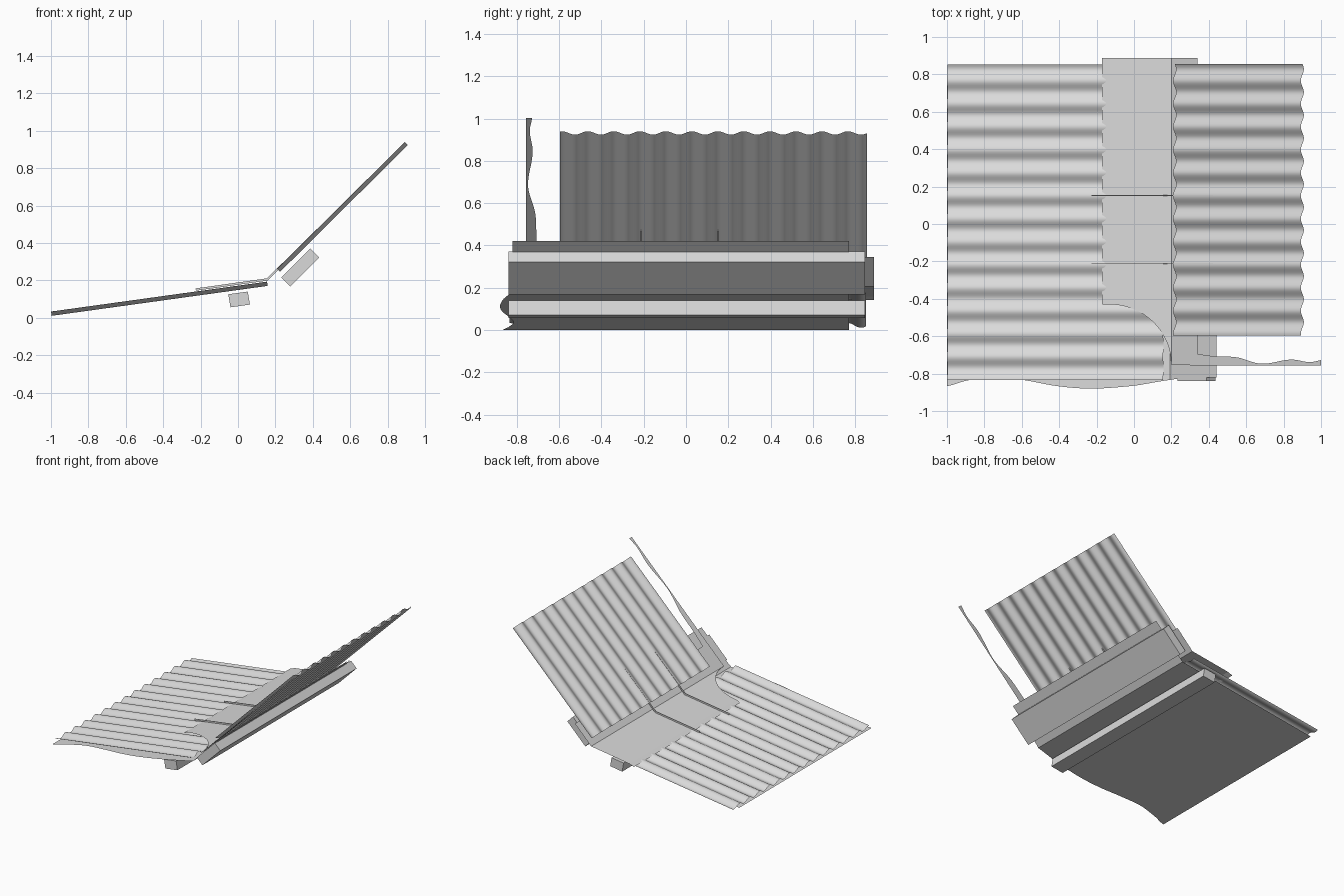
import bpy, bmesh, math

cube = bpy.data.objects.get("Cube")
if cube:
    bpy.data.objects.remove(cube, do_unlink=True)

grey = bpy.data.materials.new("light_grey")
grey.use_nodes = True
colour = (0.7, 0.7, 0.7, 1)
grey.diffuse_color = colour
grey.node_tree.nodes["Principled BSDF"].inputs["Base Color"].default_value = colour


def finish(name, bm, smooth=False):
    mesh = bpy.data.meshes.new(name)
    bm.to_mesh(mesh)
    bm.free()
    mesh.materials.append(grey)
    ob = bpy.data.objects.new(name, mesh)
    bpy.context.collection.objects.link(ob)
    if smooth:
        for p in mesh.polygons:
            p.use_smooth = True
    return ob


def grid(name, rows, smooth=False):
    """Skin a list of equally long point rows with quads, facing up."""
    bm = bmesh.new()
    vs = [[bm.verts.new(p) for p in row] for row in rows]
    for a, b in zip(vs, vs[1:]):
        for i in range(len(a) - 1):
            bm.faces.new((a[i], b[i], b[i + 1], a[i + 1]))
    return finish(name, bm, smooth)


def prism(name, profile, y0, y1):
    """Extrude an xz profile along y."""
    bm = bmesh.new()
    face = bm.faces.new([bm.verts.new((x, y0, z)) for x, z in profile])
    ext = bmesh.ops.extrude_face_region(bm, geom=[face])
    for v in ext["geom"]:
        if isinstance(v, bmesh.types.BMVert):
            v.co.y = y1
    bmesh.ops.recalc_face_normals(bm, faces=bm.faces)
    return finish(name, bm)


def spline(pts, x):
    """Smooth interpolation through (x, value) points."""
    for i in range(len(pts) - 1):
        (x0, a), (x1, b) = pts[i], pts[i + 1]
        if x <= x1 or i == len(pts) - 2:
            t = (x - x0) / (x1 - x0)
            p = pts[max(i - 1, 0)][1]
            q = pts[min(i + 2, len(pts) - 1)][1]
            m0, m1 = (b - p) / 2, (q - a) / 2
            return ((2*t**3 - 3*t*t + 1) * a + (t**3 - 2*t*t + t) * m0
                    + (3*t*t - 2*t**3) * b + (t**3 - t*t) * m1)


# Corrugated roofing sheets
PITCH, AMP = 0.123, 0.0115


def corrugated(name, start, end, y0, y1):
    dx, dz = end[0] - start[0], end[1] - start[1]
    length = math.hypot(dx, dz)
    nx, nz = -dz / length, dx / length
    rows = []
    for x, z in (start, end):
        row = []
        for i in range(169):
            y = y0 + (y1 - y0) * i / 168
            h = AMP * math.cos(2 * math.pi * (y - 0.028) / PITCH)
            row.append((x + nx * h, y, z + nz * h))
        rows.append(row)
    return grid(name, rows, True)


corrugated("left_slope_sheet", (-1 + 0.002, 0.022), (0.157, 0.182), -0.835, 0.852)
corrugated("right_slope_sheet", (0.217, 0.254), (0.9, 0.932), -0.595, 0.855)

# Underlay following both slopes, with a wavy front edge
edge = [(-1, -0.867), (-0.9, -0.838), (-0.75, -0.815), (-0.6, -0.833),
        (-0.4, -0.868), (-0.22, -0.88), (0, -0.865), (0.15, -0.84),
        (0.28, -0.822), (0.44, -0.82)]
bend = 0.193
xs = [-1 + (bend + 1) * i / 40 for i in range(41)] + [0.25, 0.3, 0.37, 0.44]
rows = []
for x in xs:
    z = 0.145 * (x + 1) if x <= bend else x - 0.02
    rows.append([(x, spline(edge, x), z), (x, 0.77, z)])
grid("underlay", rows)

# Valley flashing, rounded off at the front, with its left lip turned down
rows = [[(-0.17, -0.43, 0.143), (-0.17, 0.888, 0.143)]]
for i in range(25):
    t = math.pi / 2 * i / 24
    x = -0.13 + 0.33 * math.sin(t)
    z = 0.158 + 0.144 * (x + 0.13)
    rows.append([(x, -0.755 + 0.325 * math.cos(t), z), (x, 0.888, z)])
rows.append([(0.34, -0.755, 0.346), (0.34, 0.888, 0.346)])
grid("valley_flashing", rows)

# Narrow upstand strip running up the right slope
strip = [(0.3, -0.69), (0.42, -0.706), (0.55, -0.713), (0.68, -0.747),
         (0.84, -0.725), (0.94, -0.739), (1, -0.728)]
rows = []
for i in range(41):
    x = 0.3 + 0.7 * i / 40
    rows.append([(x, -0.757, x + 0.002), (x, spline(strip, x), x + 0.002)])
grid("edge_strip", rows)

# Battens under the slopes
prism("left_batten", [(-0.052, 0.126), (0.052, 0.14), (0.064, 0.071), (-0.04, 0.056)],
      -0.84, 0.846)
for name, k in (("lower_right_batten", 0), ("upper_right_batten", 1)):
    a, s, d = 0.232 + 0.0775 * k, 0.0775, 0.048
    z = a - 0.0165
    prism(name, [(a, z), (a + s, z + s), (a + s + d, z + s - d), (a + d, z - d)],
          -0.84, 0.846)

# Thin clips crossing the valley
top = [(-0.228, 0.157), (0.155, 0.211), (0.422, 0.475)]
low = [(x + 0.004, z - 0.012) for x, z in reversed(top)]
for name, y in (("front_clip", -0.213), ("back_clip", 0.152)):
    prism(name, top + low, y - 0.002, y + 0.002)
